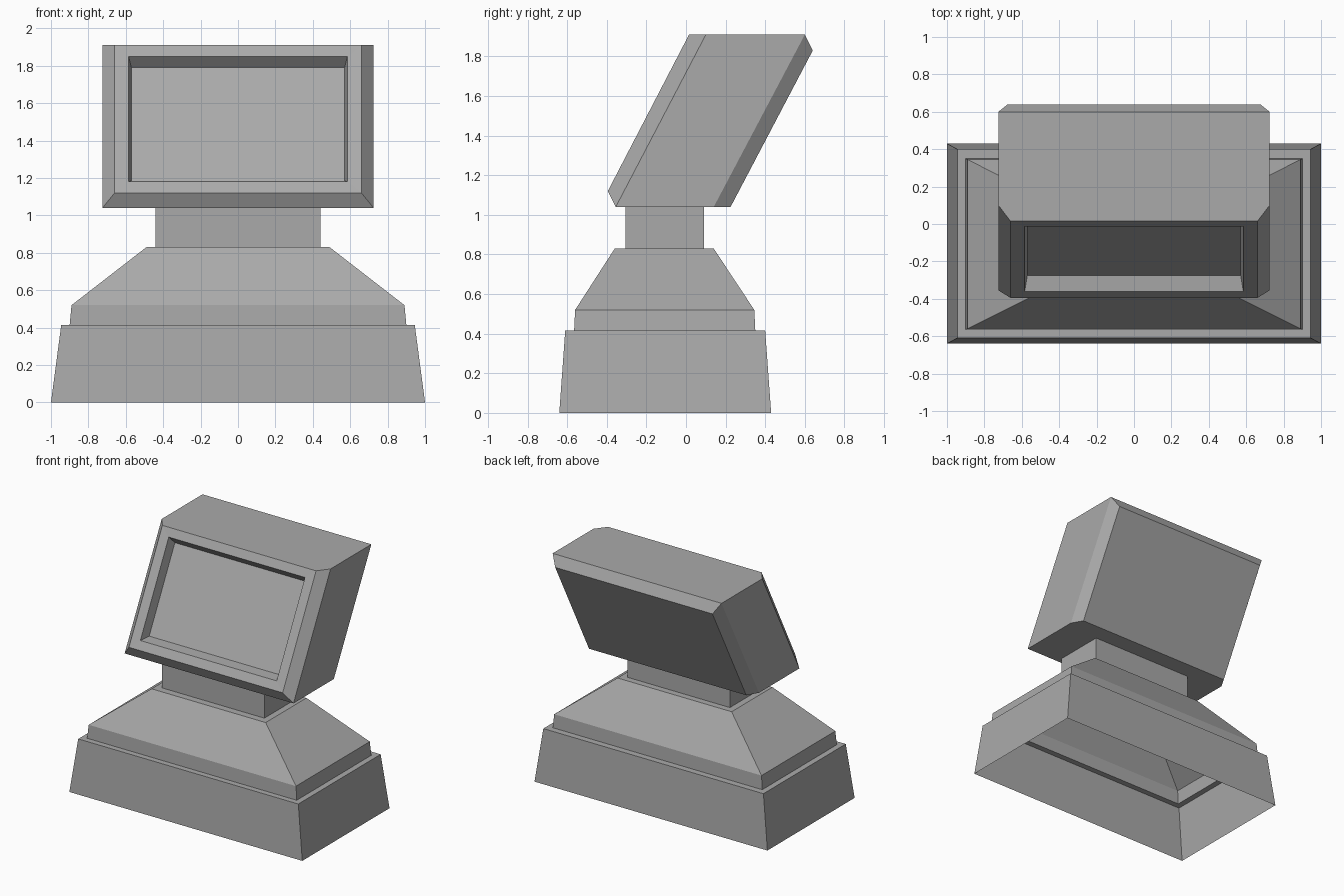
import bpy, bmesh

cube = bpy.data.objects.get("Cube")
if cube:
    bpy.data.objects.remove(cube, do_unlink=True)

grey = bpy.data.materials.new("plain grey")
grey.use_nodes = True
colour = (0.4, 0.4, 0.4, 1)
grey.diffuse_color = colour
grey.node_tree.nodes["Principled BSDF"].inputs["Base Color"].default_value = colour


def loft(name, rings, cap_start=False, cap_end=False):
    """Bridge four-cornered rings into a flat-faced shell."""
    bm = bmesh.new()
    loops = [[bm.verts.new(p) for p in ring] for ring in rings]
    for a, b in zip(loops, loops[1:]):
        for i in range(4):
            j = (i + 1) % 4
            bm.faces.new((a[i], a[j], b[j], b[i]))
    if cap_start:
        bm.faces.new(loops[0][::-1])
    if cap_end:
        bm.faces.new(loops[-1])
    mesh = bpy.data.meshes.new(name)
    bm.to_mesh(mesh)
    bm.free()
    mesh.materials.append(grey)
    obj = bpy.data.objects.new(name, mesh)
    bpy.context.collection.objects.link(obj)
    return obj


def level(x, front, back, z):
    """Horizontal rectangle."""
    return [(-x, front, z), (x, front, z), (x, back, z), (-x, back, z)]


def leaning(x, y0, z0, y1, z1):
    """Rectangle leaning back from its lower edge to its upper edge."""
    return [(-x, y0, z0), (-x, y1, z1), (x, y1, z1), (x, y0, z0)]


# Hollow stepped plinth, open underneath
loft("base", [
    level(1.0, -0.64, 0.43, 0),
    level(0.945, -0.61, 0.40, 0.415),
    level(0.90, -0.565, 0.35, 0.415),
    level(0.89, -0.56, 0.345, 0.52),
    level(0.49, -0.36, 0.14, 0.83),
    level(0.44, -0.305, 0.09, 0.83),
])

# Neck
loft("neck", [level(0.44, -0.305, 0.09, 0.83),
              level(0.44, -0.305, 0.09, 1.04)], cap_end=True)

# Leaning monitor, from the recessed screen out over the bezel to the back
loft("monitor", [
    leaning(0.57, -0.275, 1.185, 0.04, 1.79),
    leaning(0.585, -0.362, 1.18, -0.014, 1.85),
    leaning(0.66, -0.395, 1.12, 0.015, 1.91),
    leaning(0.725, -0.355, 1.04, 0.10, 1.91),
    leaning(0.725, 0.14, 1.04, 0.60, 1.91),
    leaning(0.675, 0.225, 1.04, 0.64, 1.83),
], cap_start=True, cap_end=True)
